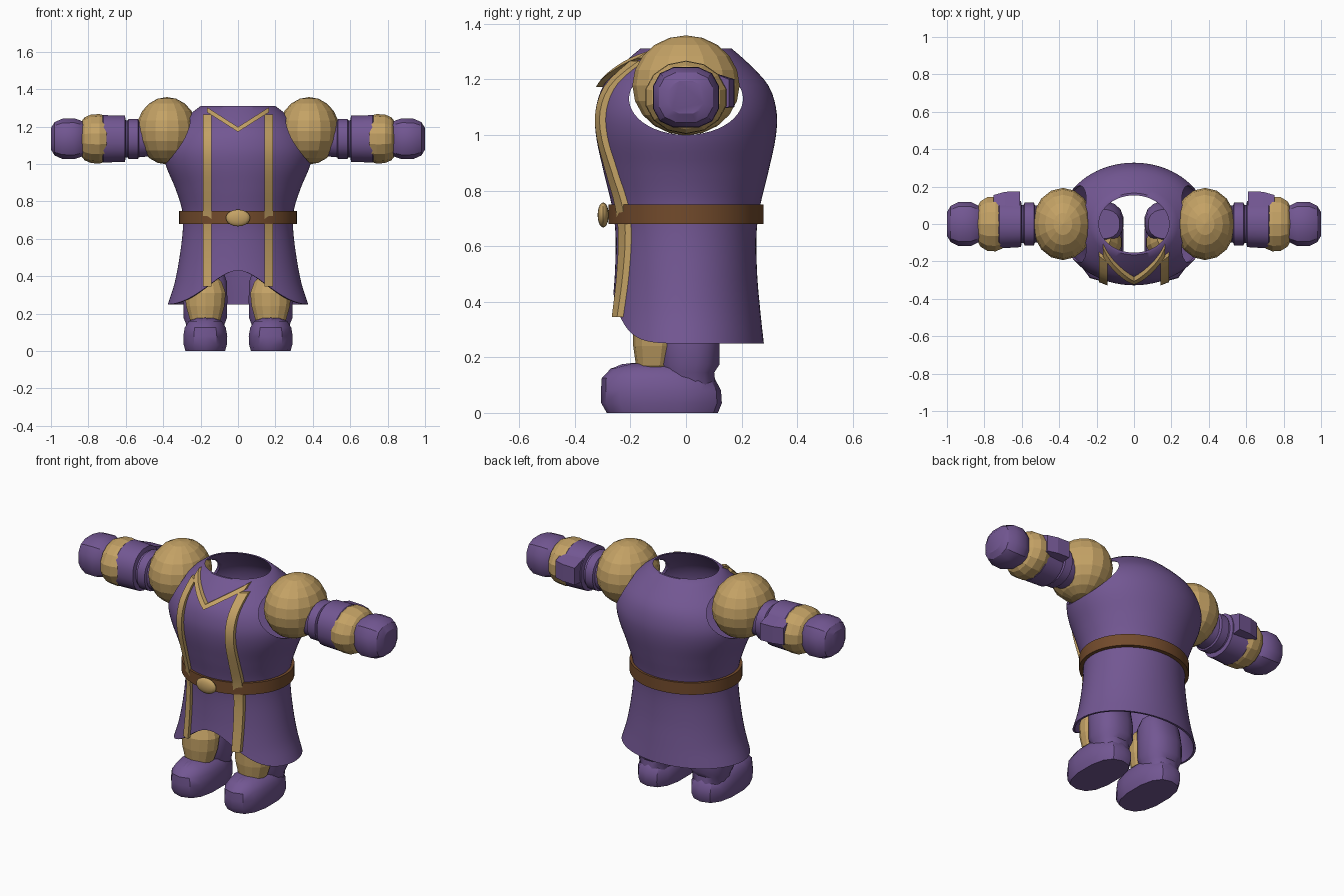
import bpy, bmesh, math
from mathutils import Vector

cube = bpy.data.objects.get("Cube")
if cube:
    bpy.data.objects.remove(cube, do_unlink=True)


def material(name, rgb):
    m = bpy.data.materials.new(name)
    m.use_nodes = True
    m.diffuse_color = (*rgb, 1)
    bsdf = next(n for n in m.node_tree.nodes if n.type == "BSDF_PRINCIPLED")
    bsdf.inputs["Base Color"].default_value = (*rgb, 1)
    bsdf.inputs["Roughness"].default_value = 0.8
    return m


PURPLE = material("purple cloth", (0.17, 0.095, 0.29))
GOLD = material("gold trim", (0.55, 0.36, 0.13))
BROWN = material("brown leather", (0.17, 0.07, 0.025))


def finish(bm, name, mat, smooth=None, mirror=False):
    bmesh.ops.recalc_face_normals(bm, faces=bm.faces)
    me = bpy.data.meshes.new(name)
    bm.to_mesh(me)
    bm.free()
    me.materials.append(mat)
    ob = bpy.data.objects.new(name, me)
    bpy.context.collection.objects.link(ob)
    if mirror:
        ob.modifiers.new("Mirror", "MIRROR")
    if smooth:
        shade(ob, smooth)
    return ob


def shade(ob, angle):
    bpy.ops.object.select_all(action="DESELECT")
    ob.select_set(True)
    bpy.context.view_layer.objects.active = ob
    bpy.ops.object.shade_smooth_by_angle(angle=math.radians(angle))


def skin(rings, closed=False):
    """Join rings of points with quads; cap the ends unless closed."""
    bm = bmesh.new()
    rows = [[bm.verts.new(p) for p in r] for r in rings]
    n = len(rows[0])
    pairs = list(zip(rows, rows[1:]))
    if closed:
        pairs.append((rows[-1], rows[0]))
    else:
        bm.faces.new(rows[0])
        bm.faces.new(rows[-1])
    for a, b in pairs:
        for i in range(n):
            j = (i + 1) % n
            bm.faces.new((a[i], a[j], b[j], b[i]))
    return bm


def ring(center, u, v, ru, rv, n, power=1.0):
    """Ellipse, or a squarer outline when power is under one."""
    pts = []
    for i in range(n):
        a = 2 * math.pi * (i + 0.5) / n
        c, s = math.cos(a), math.sin(a)
        pts.append(Vector(center)
                   + Vector(u) * ru * math.copysign(abs(c) ** power, c)
                   + Vector(v) * rv * math.copysign(abs(s) ** power, s))
    return pts


X, Y, Z = (1, 0, 0), (0, 1, 0), (0, 0, 1)
ARM_Z = 1.135
LEG_X = 0.175


def arm_part(name, mat, sections, n, power=1.0, smooth=None):
    rings = [ring((x, 0, ARM_Z), Y, Z, ry, rz, n, power) for x, ry, rz in sections]
    return finish(skin(rings), name, mat, smooth, True)


def leg_part(name, mat, sections, n, power=1.0, smooth=None):
    rings = [ring((LEG_X, cy, z), X, Y, rx, ry, n, power) for z, cy, rx, ry in sections]
    return finish(skin(rings), name, mat, smooth, True)


def ball(name, mat, center, size, seg, rows, smooth=None, mirror=False):
    bm = bmesh.new()
    bmesh.ops.create_uvsphere(bm, u_segments=seg, v_segments=rows, radius=1)
    bmesh.ops.scale(bm, vec=size, verts=bm.verts)
    bmesh.ops.translate(bm, vec=center, verts=bm.verts)
    return finish(bm, name, mat, smooth, mirror)


# Robe profile: height, half width, half depth
PROFILE = [(0.25, 0.375, 0.28), (0.36, 0.34, 0.268), (0.5, 0.313, 0.256),
           (0.65, 0.295, 0.254), (0.75, 0.298, 0.268), (0.87, 0.335, 0.297),
           (1.0, 0.388, 0.324), (1.09, 0.395, 0.325), (1.18, 0.35, 0.295),
           (1.26, 0.265, 0.222), (1.31, 0.2, 0.165)]


def radii(z):
    """Smooth interpolation along the robe profile."""
    z = min(max(z, PROFILE[0][0]), PROFILE[-1][0])
    k = next(i for i in range(len(PROFILE) - 1) if z <= PROFILE[i + 1][0])
    p = [PROFILE[min(max(k + d, 0), len(PROFILE) - 1)] for d in (-1, 0, 1, 2)]
    h = p[2][0] - p[1][0]
    t = (z - p[1][0]) / h
    out = []
    for c in (1, 2):
        m0 = (p[2][c] - p[0][c]) / (p[2][0] - p[0][0]) * h
        m1 = (p[3][c] - p[1][c]) / (p[3][0] - p[1][0]) * h
        d = p[2][c] - p[1][c]
        out.append(p[1][c] + m0 * t + (3 * d - 2 * m0 - m1) * t * t
                   + (m0 + m1 - 2 * d) * t ** 3)
    return out


def front_y(x, z, off):
    rx, ry = radii(z)
    return -ry * math.sqrt(max(0.05, 1 - (x / rx) ** 2)) - off


# Robe: hollow shell with an arched front hem
def robe_row(t, inset):
    pts = []
    for i in range(72):
        a = 2 * math.pi * i / 72
        hem = 0.25
        if math.cos(a) > 0:
            hem += 0.09 * (1 + math.cos(math.pi * math.sin(a)))
        z = hem + t * (1.31 - hem)
        rx, ry = radii(z)
        pts.append(((rx - inset) * math.sin(a), -(ry - inset) * math.cos(a), z))
    return pts


ROWS = 40
outer = [robe_row(i / ROWS, 0) for i in range(ROWS + 1)]
inner = [robe_row(i / ROWS, 0.012) for i in range(ROWS, -1, -1)]
robe = finish(skin(outer + inner, closed=True), "robe", PURPLE)

# Armholes cut through both sides of the robe
holes = skin([ring((x, 0, 1.13), Y, Z, 0.205, 0.13, 48) for x in (-1, 1)])
cutter = finish(holes, "armhole_cutter", PURPLE)
cutter.hide_render = True
cut = robe.modifiers.new("Armholes", "BOOLEAN")
cut.operation, cut.solver, cut.object = "DIFFERENCE", "EXACT", cutter
bpy.context.view_layer.objects.active = robe
bpy.ops.object.modifier_apply(modifier=cut.name)
bpy.data.objects.remove(cutter, do_unlink=True)
shade(robe, 40)


# Gold ribbons lying on the robe front
def ribbon(name, path, wide, off, mirror):
    rings = []
    for x, z in path:
        row = []
        for side, o in ((-1, off), (1, off), (1, off - 0.025), (-1, off - 0.025)):
            px, pz = x + side * wide[0], z + side * wide[1]
            row.append((px, front_y(px, pz, o), pz))
        rings.append(row)
    return finish(skin(rings), name, GOLD, 35, mirror)


ribbon("robe_stripe", [(0.165, 0.345 + 0.92 * i / 30) for i in range(31)],
       (0.022, 0), 0.022, True)
ribbon("collar_trim", [(0.165 * i / 8, 1.185 + 0.105 * abs(i) / 8) for i in range(-8, 9)],
       (0, 0.013), 0.025, False)

# Belt and buckle
belt = [ring((0, 0, z), X, Y, 0.315 - d, 0.28 - d, 64)
        for z, d in ((0.68, 0), (0.75, 0), (0.75, 0.03), (0.68, 0.03))]
finish(skin(belt, closed=True), "belt", BROWN, 35)
ball("buckle", GOLD, (0, -0.298, 0.712), (0.065, 0.02, 0.045), 16, 10, 35)

# Shoulders and arms
ball("shoulder_pad", GOLD, (0.38, 0, 1.178), (0.163, 0.193, 0.18), 16, 10, None, True)
arm_part("sleeve", PURPLE, [(0.42, 0.09, 0.09), (0.53, 0.1, 0.1), (0.535, 0.115, 0.108),
                            (0.585, 0.115, 0.108), (0.59, 0.103, 0.1), (0.6, 0.103, 0.1),
                            (0.605, 0.125, 0.125), (0.72, 0.132, 0.128),
                            (0.76, 0.1, 0.1)], 20, 0.9, 30)
arm_part("cuff", GOLD, [(0.68, 0.115, 0.11), (0.705, 0.135, 0.122), (0.74, 0.15, 0.132),
                        (0.785, 0.147, 0.13), (0.82, 0.125, 0.115), (0.84, 0.09, 0.09)], 14)
arm_part("hand", PURPLE, [(0.81, 0.085, 0.085), (0.84, 0.105, 0.1), (0.875, 0.122, 0.112),
                          (0.94, 0.12, 0.11), (0.98, 0.1, 0.092), (1.0, 0.065, 0.06)],
         12, 0.75, 30)

# Raised panel on the back of each forearm
panel = [[(x, 0.08, 1.09), (x, y, 1.1), (x, y, 1.2), (x, 0.08, 1.23)]
         for x, y in ((0.61, 0.175), (0.69, 0.172), (0.75, 0.155))]
finish(skin(panel), "forearm_panel", PURPLE, None, True)

# Legs, shin guards and boots
leg_part("leg", PURPLE, [(0.08, 0.01, 0.09, 0.1), (0.145, 0.01, 0.105, 0.093),
                         (0.175, 0.01, 0.117, 0.113), (0.27, 0.01, 0.12, 0.113),
                         (0.37, 0, 0.118, 0.1), (0.42, 0, 0.1, 0.08)], 16, 0.85, 35)
leg_part("shin_guard", GOLD, [(0.135, -0.11, 0.05, 0.05), (0.17, -0.11, 0.085, 0.07),
                              (0.24, -0.105, 0.105, 0.085), (0.31, -0.1, 0.112, 0.09),
                              (0.37, -0.09, 0.09, 0.075), (0.41, -0.08, 0.05, 0.045)], 14)
leg_part("boot", PURPLE, [(0, -0.085, 0.108, 0.2), (0.035, -0.088, 0.118, 0.217),
                          (0.08, -0.09, 0.12, 0.216), (0.125, -0.1, 0.112, 0.203),
                          (0.16, -0.105, 0.09, 0.165), (0.178, -0.1, 0.05, 0.1)],
         14, 0.8, 35)
ball("boot_ridge", PURPLE, (LEG_X, -0.19, 0.11), (0.042, 0.11, 0.07), 12, 8, 35, True)
